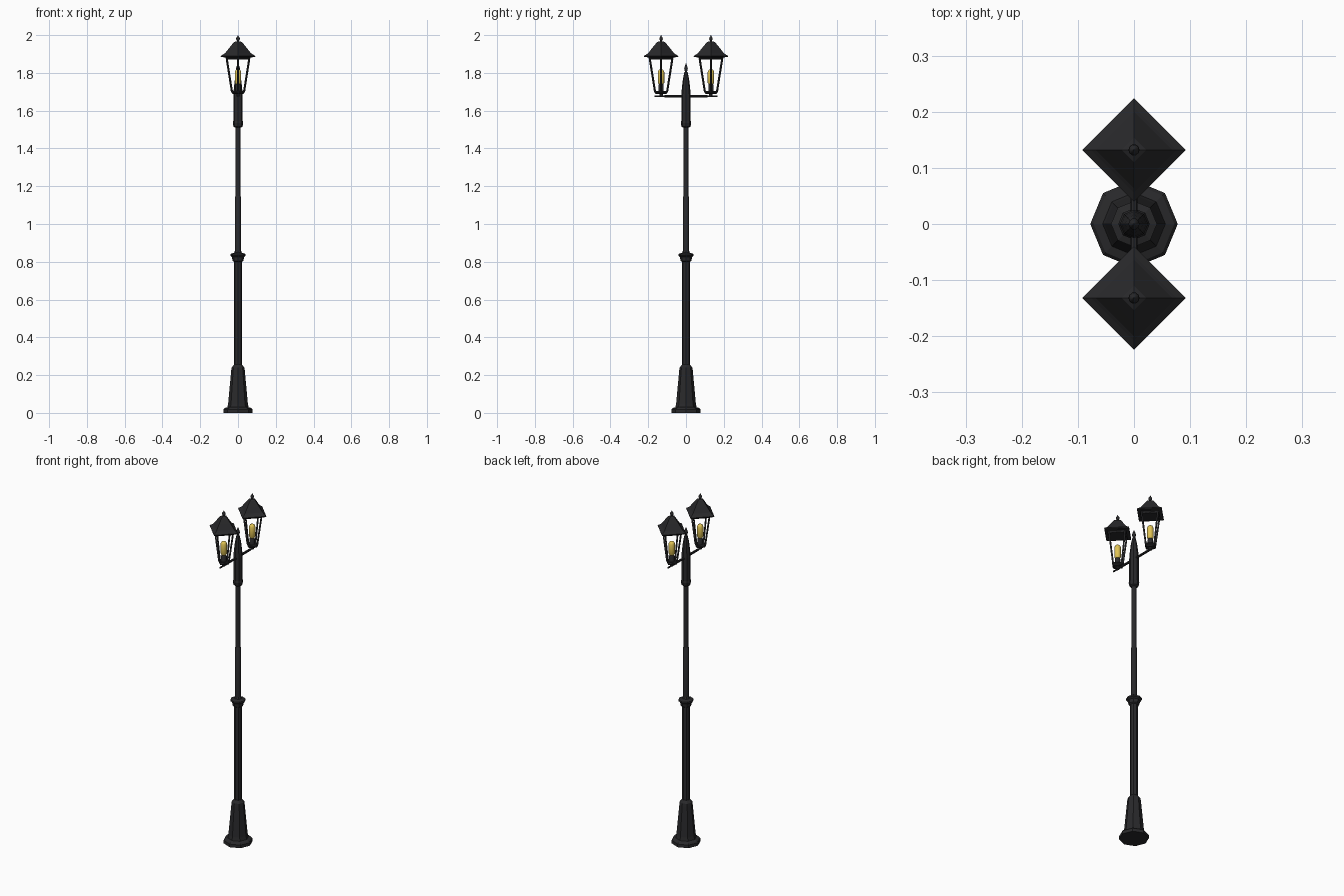
import bpy, bmesh, math
from mathutils import Vector

if "Cube" in bpy.data.objects:
    bpy.data.objects.remove(bpy.data.objects["Cube"])


def material(name, color):
    m = bpy.data.materials.new(name)
    m.diffuse_color = color
    m.use_nodes = True
    m.node_tree.nodes["Principled BSDF"].inputs["Base Color"].default_value = m.diffuse_color
    return m


IRON = material("dark_iron", (0.022, 0.022, 0.024, 1))
AMBER = material("amber_bulb", (0.75, 0.55, 0.09, 1))


def finish(bm, name, mat, smooth=False):
    bmesh.ops.recalc_face_normals(bm, faces=bm.faces)
    me = bpy.data.meshes.new(name)
    bm.to_mesh(me)
    bm.free()
    me.materials.append(mat)
    ob = bpy.data.objects.new(name, me)
    bpy.context.collection.objects.link(ob)
    if smooth:
        bpy.context.view_layer.objects.active = ob
        ob.select_set(True)
        bpy.ops.object.shade_smooth_by_angle(angle=math.radians(40))
        ob.select_set(False)
    return ob


def lathe(name, profile, sides, y=0, mat=IRON, smooth=False):
    """Capped rings of (radius, z) with a corner on the x axis."""
    bm = bmesh.new()
    rings = []
    for r, z in profile:
        rings.append([bm.verts.new((r * math.cos(2 * math.pi * i / sides),
                                    y + r * math.sin(2 * math.pi * i / sides), z))
                      for i in range(sides)])
    for a, b in zip(rings, rings[1:]):
        for i in range(sides):
            j = (i + 1) % sides
            bm.faces.new((a[i], a[j], b[j], b[i]))
    bm.faces.new(rings[0])
    bm.faces.new(rings[-1])
    return finish(bm, name, mat, smooth)


def bar(name, p, q, r, sides=4):
    p, q = Vector(p), Vector(q)
    bm = bmesh.new()
    bmesh.ops.create_cone(bm, cap_ends=True, segments=sides, radius1=r, radius2=r,
                          depth=(q - p).length)
    bmesh.ops.transform(bm, matrix=(q - p).to_track_quat('Z', 'Y').to_matrix().to_4x4(),
                        verts=bm.verts)
    bmesh.ops.translate(bm, vec=(p + q) / 2, verts=bm.verts)
    return finish(bm, name, IRON)


# Post: base, lower shaft, collar, upper shafts, head
lathe("base", [(.078, 0), (.078, .018), (.072, .025), (.056, .03), (.052, .05),
               (.036, .225), (.034, .24), (.021, .255)], 8)
lathe("lower_shaft", [(.021, .25), (.021, .81)], 8)
lathe("collar", [(.021, .8), (.029, .805), (.032, .825), (.041, .832), (.041, .841),
                 (.02, .848), (.016, .86)], 8)
lathe("middle_shaft", [(.0155, .84), (.0155, 1.145), (.012, 1.15)], 12, smooth=True)
lathe("upper_shaft", [(.0125, 1.14), (.0125, 1.52)], 12, smooth=True)
lathe("head", [(.016, 1.51), (.024, 1.515), (.028, 1.535), (.025, 1.545), (.025, 1.68),
               (.022, 1.72), (.016, 1.77), (.009, 1.802), (.005, 1.808)], 8)
lathe("head_finial", [(.005, 1.805), (.009, 1.815), (.010, 1.825), (.006, 1.838),
                      (.001, 1.85)], 10, smooth=True)

# Cross arm
bar("cross_arm", (0, -.166, 1.676), (0, .166, 1.676), .0045, 8)
bar("cross_arm_sleeve", (0, -.115, 1.677), (0, .115, 1.677), .0065, 8)

# Two square lanterns, corners towards the axes
for side, y in (("front", -.132), ("back", .132)):
    lathe(side + "_lantern_stem", [(.009, 1.674), (.009, 1.695)], 8, y)
    lathe(side + "_lantern_floor", [(.026, 1.688), (.034, 1.693), (.034, 1.702)], 4, y)
    # Open-bottomed hood with stepped eave
    lathe(side + "_lantern_roof", [(.062, 1.872), (.066, 1.882), (.090, 1.884), (.092, 1.889),
                                   (.076, 1.899), (.068, 1.905), (.045, 1.934), (.022, 1.962),
                                   (.010, 1.967)], 4, y)
    lathe(side + "_lantern_finial", [(.009, 1.962), (.005, 1.97), (.010, 1.978), (.009, 1.986),
                                     (.004, 1.992), (.001, 2.0)], 10, y, smooth=True)
    top, low = [], []
    for i in range(4):
        c, s = round(math.cos(i * math.pi / 2)), round(math.sin(i * math.pi / 2))
        low.append((c * .032, y + s * .032, 1.70))
        top.append((c * .060, y + s * .060, 1.877))
    for i in range(4):
        bar(f"{side}_lantern_post_{i}", low[i], top[i], .0055)
        bar(f"{side}_lantern_top_rail_{i}", top[i], top[(i + 1) % 4], .006)
        bar(f"{side}_lantern_low_rail_{i}", low[i], low[(i + 1) % 4], .005)
    lathe(side + "_bulb_socket", [(.014, 1.70), (.014, 1.735), (.011, 1.742)], 12, y, smooth=True)
    lathe(side + "_bulb", [(.012, 1.74), (.017, 1.748), (.017, 1.805), (.012, 1.816),
                           (.004, 1.82)], 12, y, AMBER, True)
